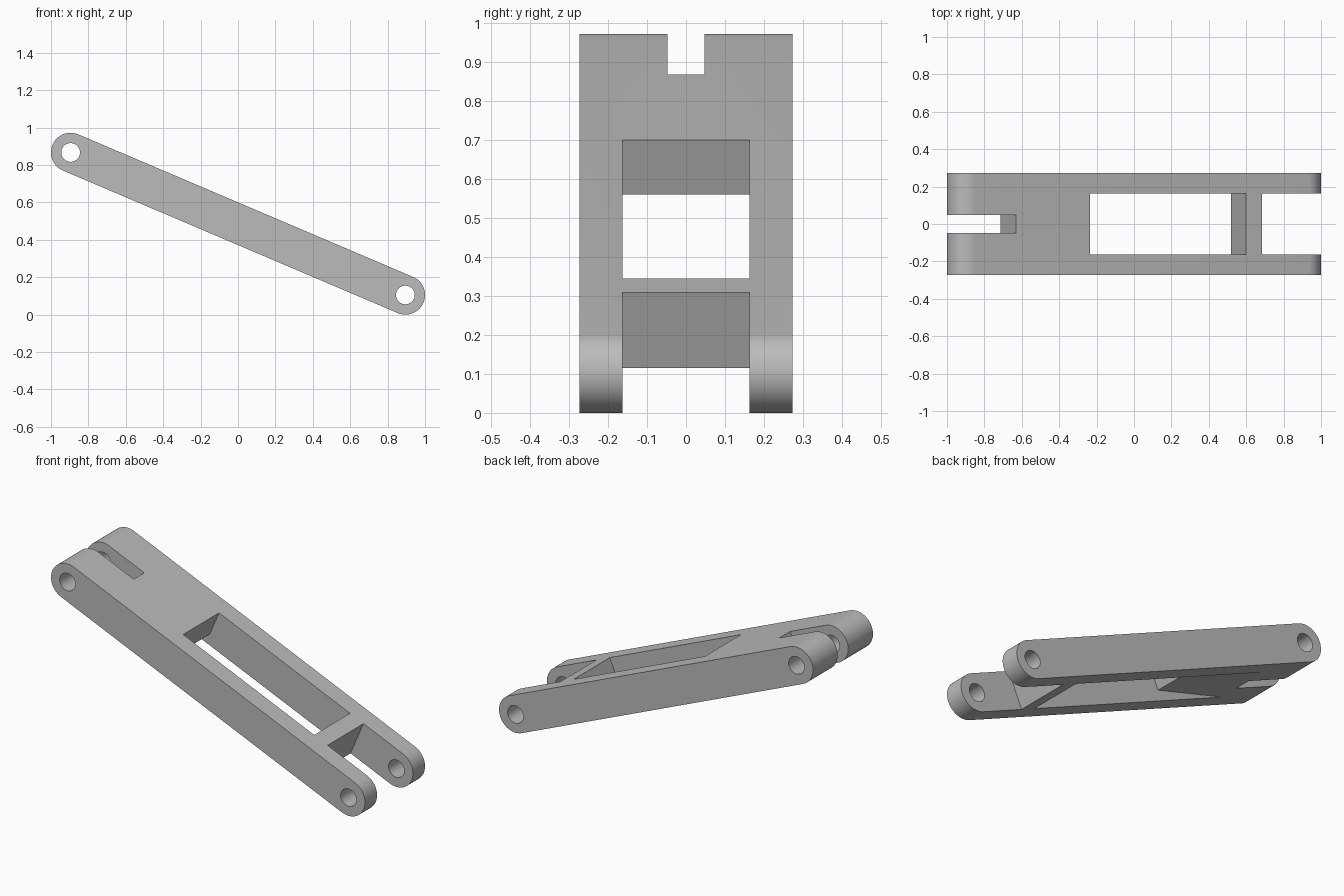
import bpy, bmesh, math
from mathutils import Matrix

cube = bpy.data.objects.get("Cube")
if cube:
    bpy.data.objects.remove(cube, do_unlink=True)

RADIUS, HOLE = 0.105, 0.05
HALF_X, HALF_Z = 0.895, 0.381
HALF = math.hypot(HALF_X, HALF_Z)
PLACE = Matrix.Translation((0, 0, HALF_Z + RADIUS)) @ Matrix.Rotation(math.atan2(HALF_Z, HALF_X), 4, 'Y')

grey = bpy.data.materials.new("plain grey")
grey.use_nodes = True
colour = (0.5, 0.5, 0.5, 1)
grey.diffuse_color = colour
grey.node_tree.nodes["Principled BSDF"].inputs["Base Color"].default_value = colour


def prism(name, profile, half_width):
    """Extrude a side profile (along, up) evenly across the width, then tilt it."""
    bm = bmesh.new()
    face = bm.faces.new([bm.verts.new((u, -half_width, v)) for u, v in profile])
    side = bmesh.ops.extrude_face_region(bm, geom=[face])["geom"]
    moved = [g for g in side if isinstance(g, bmesh.types.BMVert)]
    bmesh.ops.translate(bm, verts=moved, vec=(0, 2 * half_width, 0))
    bmesh.ops.recalc_face_normals(bm, faces=bm.faces[:])
    bm.transform(PLACE)
    mesh = bpy.data.meshes.new(name)
    bm.to_mesh(mesh)
    bm.free()
    mesh.materials.append(grey)
    obj = bpy.data.objects.new(name, mesh)
    bpy.context.collection.objects.link(obj)
    return obj


def arc(centre, radius, start, sweep, steps):
    return [(centre + radius * math.cos(start + sweep * i / steps),
             radius * math.sin(start + sweep * i / steps)) for i in range(steps + 1)]


def box(u0, u1):
    return [(u0, -0.2), (u1, -0.2), (u1, 0.2), (u0, 0.2)]


# Round-ended link body
body = prism("link_arm", arc(HALF, RADIUS, -math.pi / 2, math.pi, 32)
             + arc(-HALF, RADIUS, math.pi / 2, math.pi, 32), 0.273)

# Window with a sloping relief on its underside
window = [(0.607, -0.2), (0.607, 0.2), (-0.30, 0.2), (-0.30, -0.047),
          (-0.73, -RADIUS), (-0.73, -0.2)]

# Fork gaps, window and pin holes
cutters = [
    prism("window_cutter", window, 0.163),
    prism("wide_fork_cutter", box(0.70, 1.3), 0.163),
    prism("narrow_fork_cutter", box(-1.3, -0.73), 0.048),
]
for end in (-HALF, HALF):
    cutters.append(prism("pin_hole_cutter", arc(end, HOLE, 0, math.tau, 40)[:-1], 0.4))

bpy.context.view_layer.objects.active = body
for cutter in cutters:
    cutter.hide_render = True
    cut = body.modifiers.new(cutter.name, 'BOOLEAN')
    cut.operation, cut.solver, cut.object = 'DIFFERENCE', 'EXACT', cutter
    bpy.ops.object.modifier_apply(modifier=cut.name)
for cutter in cutters:
    bpy.data.objects.remove(cutter, do_unlink=True)

# Smooth round ends and holes, crisp edges elsewhere
bpy.ops.object.select_all(action='DESELECT')
body.select_set(True)
bpy.ops.object.shade_smooth_by_angle(angle=math.radians(30))
